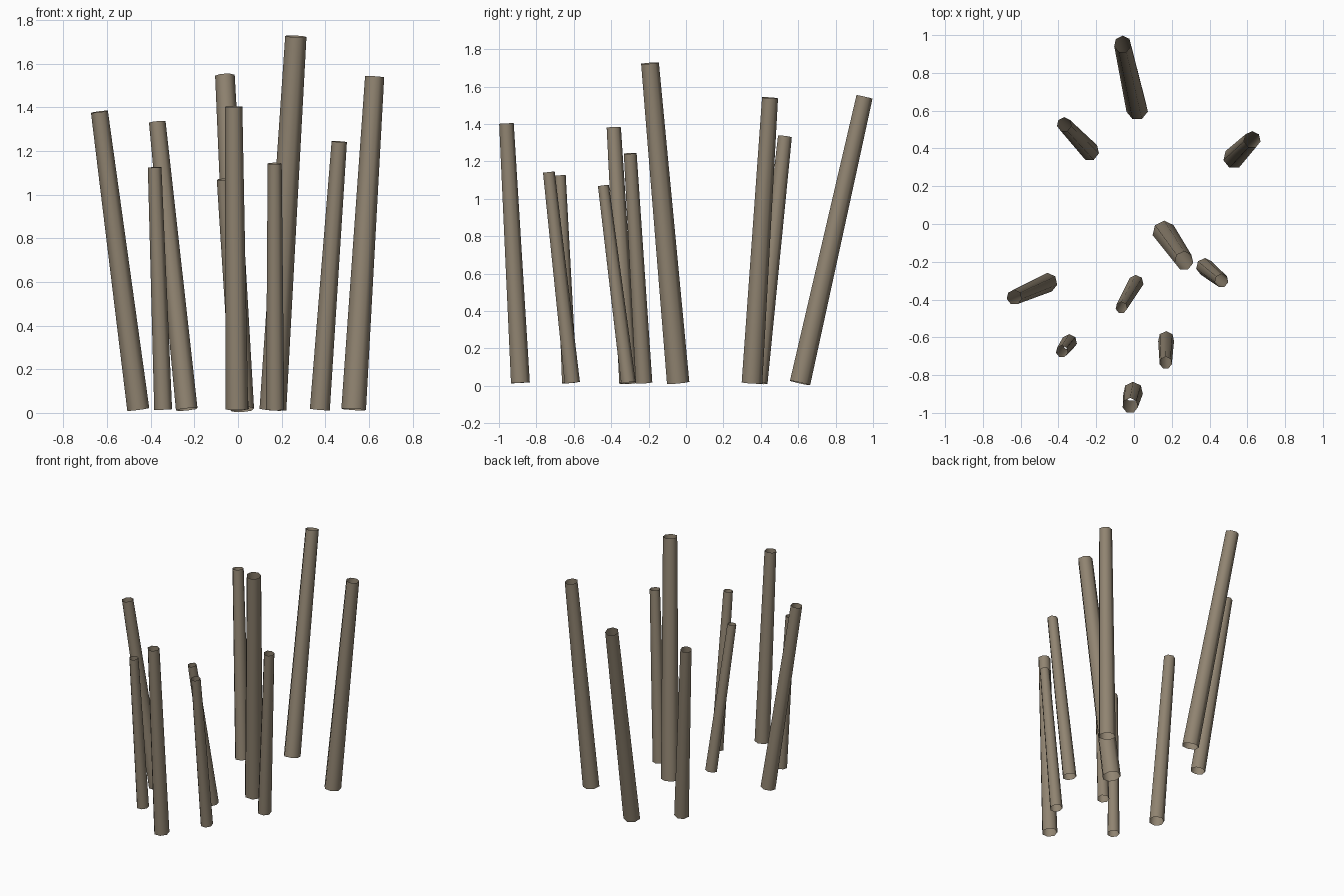
import bpy
import bmesh
import math
from mathutils import Vector

cube = bpy.data.objects.get("Cube")
if cube:
    bpy.data.objects.remove(cube, do_unlink=True)

SIDES = 7

# Weathered wood colour shared by every pole
wood = bpy.data.materials.new("weathered_wood")
wood.use_nodes = True
colour = (0.28, 0.23, 0.165, 1)
wood.diffuse_color = colour
wood.node_tree.nodes["Principled BSDF"].inputs["Base Color"].default_value = colour


def pole(name, foot, tip, height, r_foot, r_tip):
    """Open, tapered, leaning tube with rims square to its axis."""
    a = Vector((*foot, 0.016))
    b = Vector((*tip, height))
    lean = Vector((0, 0, 1)).rotation_difference(b - a)
    bm = bmesh.new()
    rings = []
    for centre, r in ((a, r_foot), (b, r_tip)):
        ring = []
        for i in range(SIDES):
            t = math.tau * i / SIDES
            ring.append(bm.verts.new(centre + lean @ Vector((r * math.sin(t), r * math.cos(t), 0))))
        rings.append(ring)
    low, high = rings
    for i in range(SIDES):
        j = (i + 1) % SIDES
        bm.faces.new((low[j], low[i], high[i], high[j])).smooth = True
    bmesh.ops.recalc_face_normals(bm, faces=bm.faces)
    mesh = bpy.data.meshes.new(name)
    bm.to_mesh(mesh)
    bm.free()
    mesh.materials.append(wood)
    bpy.context.collection.objects.link(bpy.data.objects.new(name, mesh))


# Poles: foot (x, y), tip (x, y), tip height, foot radius, tip radius
pole("back_pole", (0.017, 0.607), (-0.06, 0.952), 1.545, 0.058, 0.046)
pole("back_right_pole", (-0.235, 0.385), (-0.37, 0.527), 1.333, 0.051, 0.039)
pole("back_left_pole", (0.53, 0.35), (0.626, 0.447), 1.54, 0.058, 0.045)
pole("tall_middle_pole", (0.16, -0.045), (0.265, -0.195), 1.725, 0.063, 0.05)
pole("left_pole", (0.375, -0.227), (0.464, -0.3), 1.243, 0.047, 0.036)
pole("right_pole", (-0.457, -0.31), (-0.635, -0.388), 1.38, 0.052, 0.04)
pole("thin_middle_pole", (0.01, -0.31), (-0.067, -0.443), 1.07, 0.041, 0.031)
pole("front_right_pole", (-0.343, -0.625), (-0.382, -0.675), 1.125, 0.042, 0.032)
pole("front_left_pole", (0.17, -0.61), (0.168, -0.735), 1.143, 0.043, 0.033)
pole("front_pole", (-0.005, -0.888), (-0.02, -0.962), 1.403, 0.053, 0.041)
